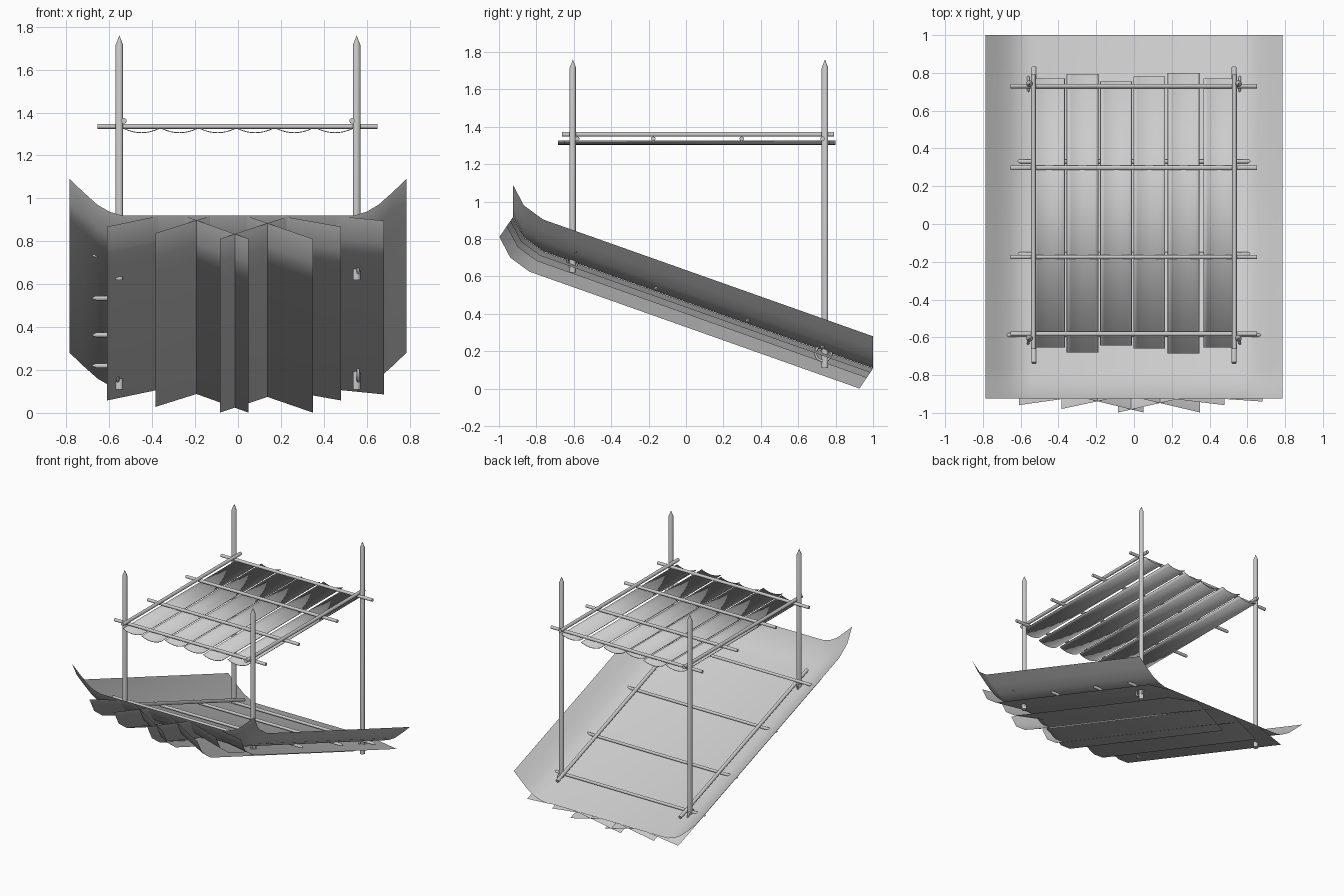
import bpy, bmesh, math
from mathutils import Vector

if "Cube" in bpy.data.objects:
    bpy.data.objects.remove(bpy.data.objects["Cube"])


def finish(bm, name, angle=40):
    me = bpy.data.meshes.new(name)
    bm.normal_update()
    bm.to_mesh(me)
    bm.free()
    ob = bpy.data.objects.new(name, me)
    bpy.context.collection.objects.link(ob)
    bpy.context.view_layer.objects.active = ob
    ob.select_set(True)
    bpy.ops.object.shade_smooth_by_angle(angle=math.radians(angle))
    ob.select_set(False)
    return ob


def pole(name, a, b, r, tip_a=0, tip_b=0, n=12):
    """Round pole from a to b, with optional sharpened ends."""
    a, b = Vector(a), Vector(b)
    d = (b - a).normalized()
    u = d.orthogonal().normalized()
    v = d.cross(u)
    bm = bmesh.new()
    rings = []
    for p in (a + d * tip_a, b - d * tip_b):
        rings.append([bm.verts.new(p + (u * math.cos(t) + v * math.sin(t)) * r)
                      for t in (2 * math.pi * i / n for i in range(n))])
    for i in range(n):
        j = (i + 1) % n
        bm.faces.new((rings[0][i], rings[0][j], rings[1][j], rings[1][i]))
    for ring, p, tip in ((rings[0][::-1], a, tip_a), (rings[1], b, tip_b)):
        if tip:
            c = bm.verts.new(p)
            for i in range(n):
                bm.faces.new((ring[i], ring[(i + 1) % n], c))
        else:
            bm.faces.new(ring)
    return finish(bm, name, 25)


def sheet(name, rows):
    """Grid surface from rows of points."""
    bm = bmesh.new()
    vs = [[bm.verts.new(p) for p in row] for row in rows]
    for r0, r1 in zip(vs, vs[1:]):
        for i in range(len(r0) - 1):
            bm.faces.new((r0[i], r0[i + 1], r1[i + 1], r1[i]))
    return finish(bm, name)


# Bent side profile (y, z) shared by the cover and the leaves
profile = [(-0.925, 0.92), (-0.867, 0.81), (-0.765, 0.735), (1.0, 0.11)]


def base_z(y):
    return 0.735 - 0.354 * (y + 0.765)


# Curved cover sheet with upturned sides
half = [(0.54, 0.0), (0.60, 0.018), (0.655, 0.05), (0.72, 0.108), (0.785, 0.17)]
section = [(-x, h) for x, h in reversed(half)] + [(0, 0)] + half
sheet("cover_sheet", [[(x, y, z + h) for x, h in section] for y, z in profile])

# Tilted leaf panels under the cover: low edge x, drop, inner edge x
leaves = [(-0.61, 0.05, -0.37), (-0.385, 0.08, -0.13), (-0.085, 0.107, 0.24),
          (0.05, 0.107, -0.25), (0.35, 0.107, 0.04), (0.48, 0.05, 0.2), (0.68, 0.022, 0.46)]
for i, (x0, drop, x1) in enumerate(leaves):
    rows = []
    for y, z in profile:
        rows.append([(x0 + (x1 - x0) * t, y - 0.68 * drop * (1 - t),
                      z - drop * (1 - t) - 0.002) for t in (0, 0.5, 1)])
    sheet(f"leaf_panel_{i + 1}", rows)

# Sharpened posts, side rails and lashings on both sides
for s, side in ((-1, "left"), (1, "right")):
    for y, z0, end in ((-0.605, 0.62, "front"), (0.743, 0.11, "back")):
        pole(f"{end}_{side}_post", (s * 0.553, y, z0), (s * 0.553, y, 1.76), 0.018, tip_b=0.045)
    pole(f"upper_rail_{side}", (s * 0.532, -0.663, 1.361), (s * 0.532, 0.791, 1.361), 0.013)
    pole(f"lower_rail_{side}", (s * 0.53, -0.735, base_z(-0.735) + 0.035),
         (s * 0.53, 0.83, base_z(0.83) + 0.035), 0.013)
    for y, z, sy, end in ((-0.605, 0.69, 0.7, "front"), (0.735, 0.19, 1.0, "back")):
        bpy.ops.mesh.primitive_torus_add(location=(s * 0.56, y, z),
                                         rotation=(0, math.radians(90), 0),
                                         major_radius=0.042, minor_radius=0.007,
                                         major_segments=20, minor_segments=8)
        ob = bpy.context.object
        ob.name = f"{end}_{side}_lashing"
        ob.scale = (1, sy, 1)
        bpy.ops.object.shade_smooth()
        ob.select_set(False)

# Cross poles of the upper deck
for i, y in enumerate((-0.582, -0.175, 0.298, 0.73)):
    pole(f"upper_cross_pole_{i + 1}", (-0.655, y, 1.336), (0.65, y, 1.336), 0.012)

# Sharpened cross poles resting on the cover
for i, (y, z) in enumerate(((-0.588, 0.733), (-0.16, 0.535), (0.33, 0.363), (0.73, 0.22))):
    pole(f"lower_cross_pole_{i + 1}", (-0.686, y, z), (0.68, y, z), 0.011, 0.025, 0.025)

# Split-cane slats hung under the upper deck: centre x, back y, front y
slats = [(-0.45, 0.77, -0.655), (-0.273, 0.795, -0.68), (-0.095, 0.755, -0.643),
         (0.08, 0.78, -0.66), (0.262, 0.80, -0.685), (0.452, 0.77, -0.653)]
for i, (x, yb, yf) in enumerate(slats):
    arc = [(x + 0.083 * t, 1.306 + 0.02 * t * t) for t in (k / 4 for k in range(-4, 5))]
    ob = sheet(f"slat_{i + 1}", [[(px, y, pz) for px, pz in arc] for y in (yf, yb)])
    m = ob.modifiers.new("thickness", "SOLIDIFY")
    m.thickness = 0.004
    m.offset = 0
